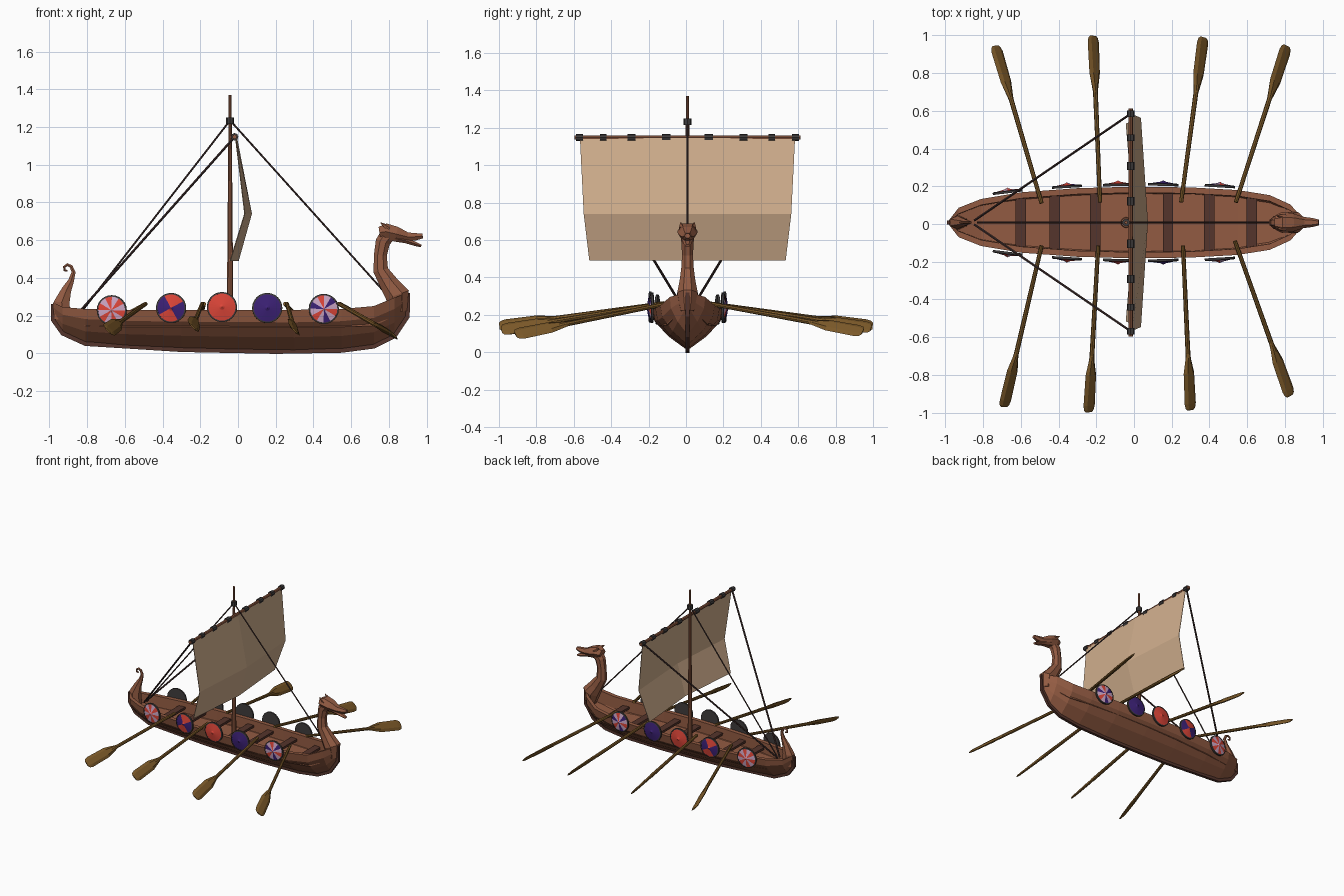
import bpy, bmesh, math
from mathutils import Vector, Matrix

if "Cube" in bpy.data.objects:
    bpy.data.objects.remove(bpy.data.objects["Cube"])


def mat(name, *rgb):
    m = bpy.data.materials.new(name)
    m.diffuse_color = (*rgb, 1)
    m.use_nodes = True
    m.node_tree.nodes["Principled BSDF"].inputs["Base Color"].default_value = m.diffuse_color
    return m


WOOD = mat("wood", 0.29, 0.105, 0.055)
DARK = mat("dark_wood", 0.09, 0.035, 0.025)
OAK = mat("oar_wood", 0.20, 0.10, 0.022)
ROPE = mat("rope", 0.055, 0.03, 0.028)
IRON = mat("iron", 0.05, 0.045, 0.045)
CLOTH = mat("sailcloth", 0.64, 0.43, 0.27)
RED = mat("red", 0.72, 0.06, 0.04)
PURPLE = mat("purple", 0.045, 0.015, 0.18)
PALE = mat("pale", 0.60, 0.38, 0.55)


def finish(name, bm, *mats):
    bmesh.ops.recalc_face_normals(bm, faces=bm.faces)
    me = bpy.data.meshes.new(name)
    bm.to_mesh(me)
    bm.free()
    for m in mats:
        me.materials.append(m)
    ob = bpy.data.objects.new(name, me)
    bpy.context.collection.objects.link(ob)
    return ob


def loft(bm, rings, cap=True):
    vs = [[bm.verts.new(p) for p in r] for r in rings]
    n = len(vs[0])
    for a, b in zip(vs, vs[1:]):
        for i in range(n):
            j = (i + 1) % n
            bm.faces.new((a[i], a[j], b[j], b[i]))
    if cap:
        bm.faces.new(vs[0])
        bm.faces.new(vs[-1])


def sweep(name, path, ys, n, m):
    """Tapered tube along (x, z, radius) points in the centre plane."""
    bm, rings = bmesh.new(), []
    for i, (x, z, r) in enumerate(path):
        p, q = path[max(i - 1, 0)], path[min(i + 1, len(path) - 1)]
        t = Vector((q[0] - p[0], 0, q[1] - p[1])).normalized()
        nrm = Vector((-t.z, 0, t.x))
        rings.append([Vector((x, 0, z)) + nrm * r * math.cos(a) + Vector((0, r * ys * math.sin(a), 0))
                      for a in [2 * math.pi * (k + 0.5) / n for k in range(n)]])
    loft(bm, rings)
    return finish(name, bm, m)


def rod(name, a, b, r1, r2, m, n=8):
    a, b = Vector(a), Vector(b)
    bm = bmesh.new()
    bmesh.ops.create_cone(bm, cap_ends=True, segments=n, radius1=r1, radius2=r2, depth=(b - a).length)
    bm.transform(Matrix.Translation((a + b) / 2) @ (b - a).to_track_quat('Z', 'Y').to_matrix().to_4x4())
    return finish(name, bm, m)


def box(name, c, size, m):
    bm = bmesh.new()
    bmesh.ops.create_cube(bm, size=1)
    bm.transform(Matrix.Translation(c) @ Matrix.Diagonal((*size, 1)))
    return finish(name, bm, m)


# Hull: stations of (x, half width, keel z, rim z), half lofted and mirrored
STATIONS = [(-.98, .014, .18, .27), (-.93, .078, .11, .245), (-.81, .125, .055, .235),
            (-.6, .16, .035, .23), (-.3, .182, .022, .23), (0, .19, .014, .23),
            (.3, .186, .01, .23), (.55, .172, .018, .235), (.72, .145, .04, .25),
            (.83, .095, .095, .295), (.9, .014, .195, .32)]
rings = []
for x, w, k, r in STATIONS:
    h = r - k
    wi = max(w - .032, .003)
    d = max(.14, k + .5 * h)
    rings.append([(x, 0, k), (x, .55 * w, k + .34 * h), (x, .93 * w, k + .70 * h),
                  (x, w, r), (x, wi, r), (x, wi - .002, d), (x, 0, d)])
bm = bmesh.new()
loft(bm, rings)
bmesh.ops.delete(bm, geom=[f for f in bm.faces if all(abs(v.co.y) < 1e-5 for v in f.verts)], context='FACES')
hull = finish("hull", bm, WOOD)
hull.modifiers.new("mirror", 'MIRROR').use_axis = (False, True, False)

# Keel strip running up stem and stern
KEEL = [(-.98, .26), (-.98, .175), (-.93, .105), (-.81, .05), (-.3, .018), (.2, .008),
        (.55, .014), (.72, .036), (.83, .09), (.9, .195), (.9, .32)]
sweep("keel", [(x, z, .016) for x, z in KEEL], 1, 4, DARK)

# Rowing benches
for x in (-.6, -.42, -.205, 0, .18, .4, .625):
    a, b = next((p, q) for p, q in zip(STATIONS, STATIONS[1:]) if p[0] <= x < q[0])
    w = a[1] + (b[1] - a[1]) * (x - a[0]) / (b[0] - a[0])
    box("bench", (x, 0, .185), (.055, 2 * (w - .03), .018), DARK)

# Curled stern post
sweep("stern_post", [(-.93, .18, .05), (-.935, .27, .048), (-.91, .335, .03), (-.885, .385, .018),
                     (-.872, .43, .012), (-.885, .46, .010), (-.905, .47, .009), (-.922, .458, .008),
                     (-.92, .44, .007), (-.905, .437, .006)], .75, 6, WOOD)

# Dragon neck, head and jaws
sweep("bow_neck", [(.855, .22, .045), (.845, .31, .07), (.80, .37, .054), (.757, .44, .043),
                   (.755, .52, .037), (.768, .59, .042), (.80, .635, .045)], .85, 8, WOOD)
sweep("dragon_head", [(.75, .64, .035), (.785, .645, .05), (.84, .632, .045), (.90, .617, .027),
                      (.945, .618, .022), (.98, .622, .014)], 1.1, 6, WOOD)
sweep("dragon_jaw", [(.83, .612, .022), (.89, .597, .016), (.94, .580, .013), (.972, .569, .008)], 1.7, 6, WOOD)
for s in (-1, 1):
    rod("dragon_ear", (.80, .03 * s, .66), (.757, .036 * s, .692), .018, .003, WOOD, 5)

# Mast, collar and yard
rod("mast", (-.042, 0, .12), (-.042, 0, 1.37), .019, .008, WOOD, 10)
rod("mast_foot", (-.042, 0, .13), (-.042, 0, .165), .03, .026, WOOD, 10)
rod("mast_collar", (-.042, 0, 1.215), (-.042, 0, 1.25), .021, .021, IRON)
rod("yard", (-.018, -.605, 1.148), (-.018, .605, 1.148), .012, .012, WOOD)
for y, s in ((.113, .046), (.3, .044), (.45, .036), (.577, .036)):
    for side in (-1, 1):
        rod("yard_clamp", (-.018, side * y - s / 2, 1.148), (-.018, side * y + s / 2, 1.148), .02, .02, IRON)

# Sail: three rows bellied forward, fuller in the middle
bm = bmesh.new()
rows = [(1.145, .575, -.012, -.005), (.74, .555, .037, .074), (.49, .525, -.04, .004)]
grid = [[bm.verts.new((xe + (xm - xe) * (1 - abs(t)), w * t, z)) for t in (-1, 0, 1)]
        for z, w, xe, xm in rows]
for a, b in zip(grid, grid[1:]):
    for i in range(2):
        bm.faces.new((a[i], a[i + 1], b[i + 1], b[i]))
sail = finish("sail", bm, CLOTH)
sail.modifiers.new("thickness", 'SOLIDIFY').thickness = .004

# Rigging
rod("forestay", (-.042, 0, 1.235), (.79, 0, .31), .005, .005, ROPE, 6)
rod("backstay", (-.042, 0, 1.235), (-.83, 0, .22), .005, .005, ROPE, 6)
for s in (-1, 1):
    rod("yard_brace", (-.02, .575 * s, 1.145), (-.845, .012 * s, .215), .007, .007, ROPE, 6)


# Domed round shields with painted wedges, dark backs and rims
def shield(x, y, z, yaw, side, pattern):
    n, r, ri = 24, .08, .072
    bm = bmesh.new()

    def ring(rad, h):
        return [bm.verts.new((rad * math.cos(2 * math.pi * i / n), rad * math.sin(2 * math.pi * i / n), h))
                for i in range(n)]
    back, edge, lip, face, boss = ring(r, -.008), ring(r, .004), ring(ri, .006), ring(ri, .004), ring(.014, .014)
    top = bm.verts.new((0, 0, .022))
    bm.faces.new(back)
    for i in range(n):
        j = (i + 1) % n
        for a, b in ((back, edge), (edge, lip), (lip, face)):
            bm.faces.new((a[i], a[j], b[j], b[i]))
        f = bm.faces.new((face[i], face[j], boss[j], boss[i]))
        f.material_index = 1 + "RPW".index(pattern[i * len(pattern) // n])
        bm.faces.new((boss[i], boss[j], top)).material_index = f.material_index
    d = Vector((math.sin(yaw), side * math.cos(yaw), 0))
    bm.transform(Matrix.Translation((x, y * side, z)) @ d.to_track_quat('Z', 'Y').to_matrix().to_4x4()
                 @ Matrix.Rotation(.5, 4, 'Z'))
    finish("shield", bm, IRON, RED, PURPLE, PALE)


for side in (-1, 1):
    shield(-.67, .163, .228, -.12, side, "RW" * 6)
    shield(-.355, .191, .24, -.06, side, "RPRP")
    shield(-.085, .201, .245, -.02, side, "R")
    shield(.155, .202, .24, .03, side, "P")
    shield(.455, .194, .235, .06, side, "PWRW" * 3)

for ob in bpy.context.collection.objects:
    ob.location.y = .008


# Oars: tapered shaft and a feathered blade
def oar(hx, hy, tx, ty, tz):
    a, b = Vector((hx, hy, .262)), Vector((tx, ty, tz))
    t = (b - a).normalized()
    nrm = Vector((.72, 0, .69))
    nrm = (nrm - t * nrm.dot(t)).normalized()
    side = t.cross(nrm)
    rod("oar_shaft", a, b - t * .25, .011, .013, OAK)
    bm = bmesh.new()
    loft(bm, [[b - t * d + side * w * u + nrm * h * v for u, v in ((-1, 0), (-.5, 1), (.5, 1), (1, 0), (.5, -1), (-.5, -1))]
              for d, w, h in ((.31, .012, .010), (.2, .04, .011), (.035, .043, .008), (.01, .036, .006), (0, .024, .004))])
    finish("oar_blade", bm, OAK)


for o in ((-.49, .11, -.735, .945, .125), (-.18, .115, -.217, .998, .14), (.25, .115, .368, .99, .13),
          (.54, .115, .81, .945, .11), (-.49, -.115, -.69, -.97, .12), (-.19, -.115, -.24, -.998, .14),
          (.26, -.115, .30, -.987, .12), (.535, -.09, .828, -.912, .095)):
    oar(*o)
